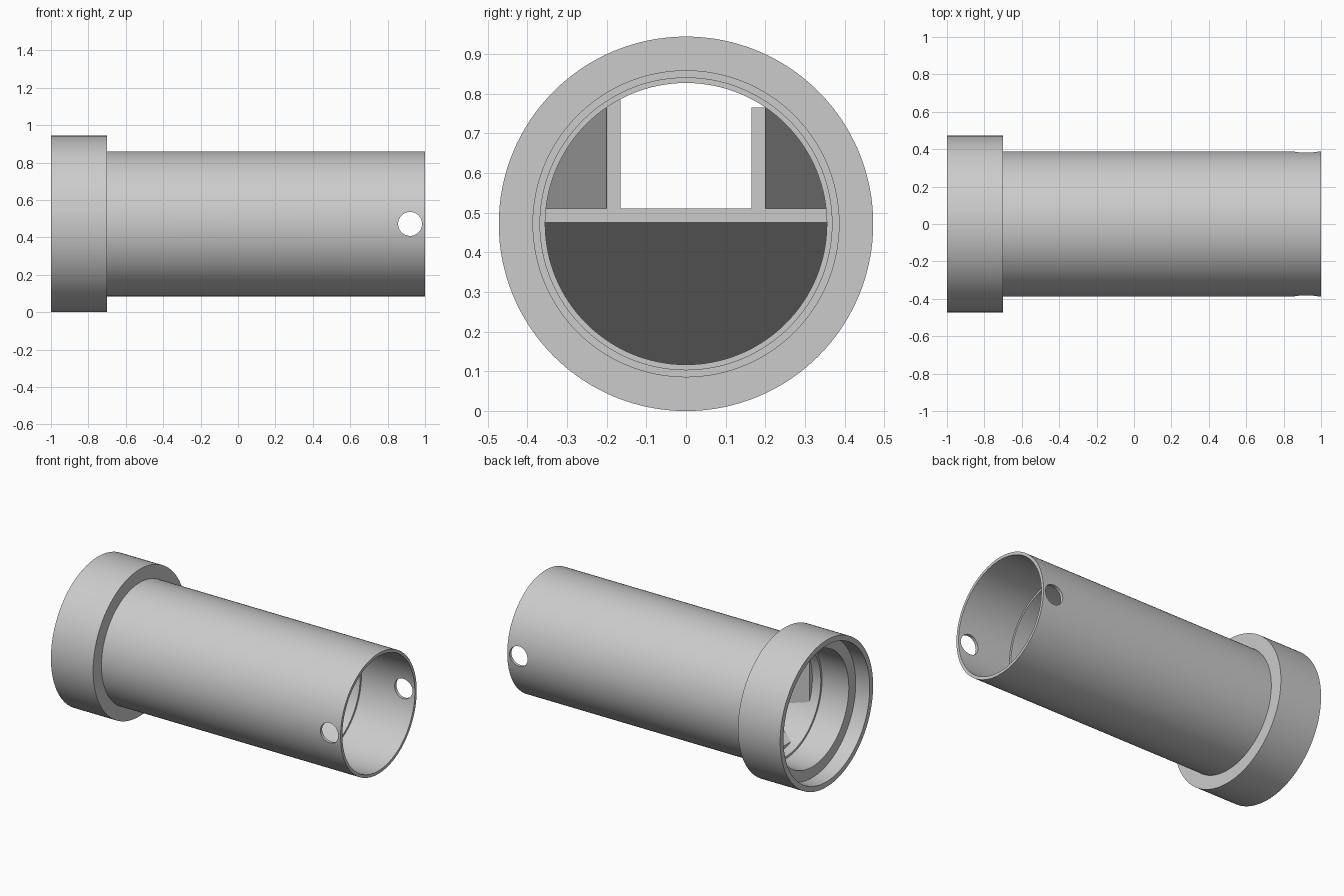
import bpy, bmesh, math
from mathutils import Matrix, Vector

AXIS_Z = 0.472     # height of the tube's centre line
START, END = -0.65, 0.515   # extent of the inner guide plates
THICK = 0.035

cube = bpy.data.objects.get("Cube")
if cube:
    bpy.data.objects.remove(cube, do_unlink=True)

grey = bpy.data.materials.new("plain_grey")
grey.use_nodes = True
grey.diffuse_color = (0.6, 0.6, 0.6, 1)
bsdf = grey.node_tree.nodes["Principled BSDF"]
bsdf.inputs["Base Color"].default_value = grey.diffuse_color
bsdf.inputs["Roughness"].default_value = 0.6


def make_object(name, bm):
    bmesh.ops.recalc_face_normals(bm, faces=bm.faces)
    mesh = bpy.data.meshes.new(name)
    bm.to_mesh(mesh)
    bm.free()
    mesh.materials.append(grey)
    obj = bpy.data.objects.new(name, mesh)
    bpy.context.collection.objects.link(obj)
    return obj


def select(obj):
    bpy.ops.object.select_all(action='DESELECT')
    obj.select_set(True)
    bpy.context.view_layer.objects.active = obj


def cylinder(name, radius, depth, location, axis, segments):
    bm = bmesh.new()
    turn = Matrix.Rotation(math.pi / 2, 4, axis)
    bmesh.ops.create_cone(bm, cap_ends=True, segments=segments, radius1=radius,
                          radius2=radius, depth=depth,
                          matrix=Matrix.Translation(location) @ turn)
    return make_object(name, bm)


def boolean(obj, cutter, operation):
    mod = obj.modifiers.new("cut", 'BOOLEAN')
    mod.operation = operation
    mod.solver = 'EXACT'
    mod.object = cutter
    select(obj)
    bpy.ops.object.modifier_apply(modifier=mod.name)
    bpy.data.objects.remove(cutter, do_unlink=True)


def prism(outline, direction):
    """Closed solid from a flat outline pushed along a direction."""
    bm = bmesh.new()
    face = bm.faces.new([bm.verts.new(p) for p in outline])
    moved = bmesh.ops.extrude_face_region(bm, geom=[face])["geom"]
    verts = [v for v in moved if isinstance(v, bmesh.types.BMVert)]
    bmesh.ops.translate(bm, verts=verts, vec=direction)
    bmesh.ops.recalc_face_normals(bm, faces=bm.faces)
    return bm


def trim(bm, point, normal):
    """Cut off the side the normal points to and close the solid."""
    geom = bm.verts[:] + bm.edges[:] + bm.faces[:]
    cut = bmesh.ops.bisect_plane(bm, geom=geom, plane_co=point, plane_no=normal,
                                 clear_outer=True)["geom_cut"]
    edges = [e for e in cut if isinstance(e, bmesh.types.BMEdge)]
    bmesh.ops.holeloop_fill(bm, edges=edges) if hasattr(bmesh.ops, "holeloop_fill") \
        else bmesh.ops.contextual_create(bm, geom=edges)


def fit_in_bore(obj):
    core = cylinder("bore_core", 0.361, 3, (0, 0, AXIS_Z), 'Y', 128)
    boolean(obj, core, 'INTERSECT')


# Collared tube: lathed wall profile of (x, radius), outside then bore
profile = [(-1, 0.472), (-0.7, 0.472), (-0.7, 0.387), (1, 0.387),
           (1, 0.368), (0.62, 0.368), (0.62, 0.355), (-0.71, 0.355),
           (-0.71, 0.368), (-0.9, 0.368), (-0.9, 0.438), (-1, 0.438)]
bm = bmesh.new()
ring = [bm.verts.new((x, 0, AXIS_Z + r)) for x, r in profile]
loop = [bm.edges.new((a, b)) for a, b in zip(ring, ring[1:] + ring[:1])]
bmesh.ops.spin(bm, geom=ring + loop, cent=(0, 0, AXIS_Z), axis=(1, 0, 0),
               angle=2 * math.pi, steps=128, use_merge=True)
bmesh.ops.remove_doubles(bm, verts=bm.verts, dist=0.0001)
tube = make_object("collared_tube", bm)

# Cross hole through both walls near the open end
boolean(tube, cylinder("pin_hole", 0.064, 2, (0.92, 0, AXIS_Z), 'X', 48), 'DIFFERENCE')
select(tube)
bpy.ops.object.shade_smooth_by_angle(angle=math.radians(30))

# Sloping floor plate rising along the bore
low, high = 0.11, 0.475
floor_outline = [(START, -0.5, low), (END, -0.5, high),
                 (END, -0.5, high + THICK), (START, -0.5, low + THICK)]
floor = make_object("floor_plate", prism(floor_outline, (0, 1, 0)))
fit_in_bore(floor)

# Side plates closing in towards the open end, standing on the floor plate
floor_normal = Vector((high - low, 0, low - high + low - high)).normalized()
floor_normal = Vector((high - low, 0, START - END)).normalized()
for name, side, top in (("right_guide_plate", -1, 0.95), ("left_guide_plate", 1, 0.765)):
    outline = [(START, side * 0.36, 0), (END, side * 0.2, 0),
               (END, side * (0.2 - THICK), 0), (START, side * (0.36 - THICK), 0)]
    bm = prism(outline, (0, 0, top))
    trim(bm, Vector((END, 0, high + THICK / 2)), floor_normal)
    plate = make_object(name, bm)
    fit_in_bore(plate)
